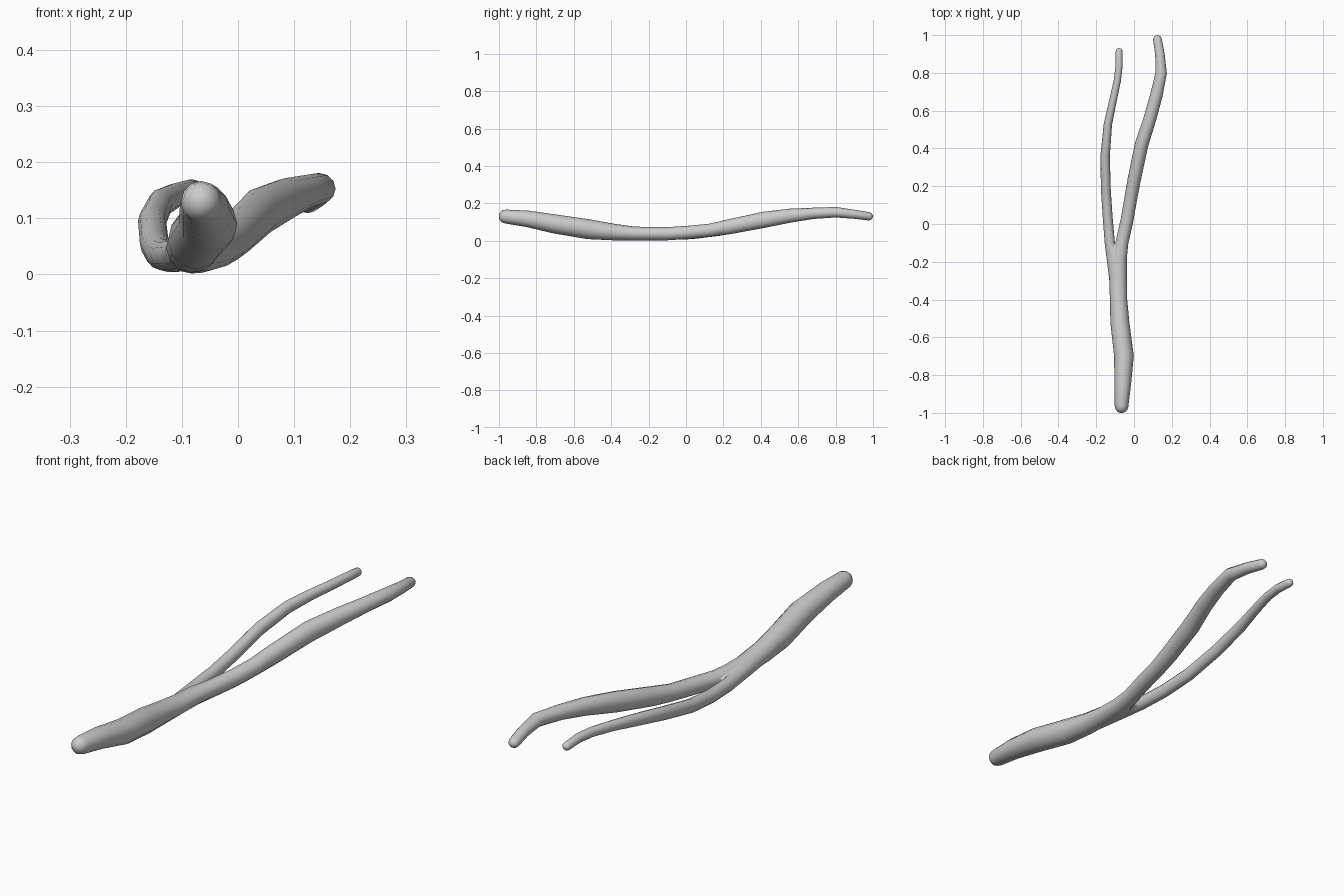
import bpy, bmesh, math
from mathutils import Vector

if "Cube" in bpy.data.objects:
    bpy.data.objects.remove(bpy.data.objects["Cube"])

SIDES = 12


def limb(name, pts):
    """Tapered oval tube with rounded ends; pts = (x, y, z, half width, half height)."""
    P = [Vector(p[:3]) for p in pts]
    stations = []
    for i, p in enumerate(pts):
        t = (P[min(i + 1, len(P) - 1)] - P[max(i - 1, 0)]).normalized()
        stations.append((P[i], t, p[3], p[4]))

    # rounded caps: shrinking rings past each end
    def cap(s, sign):
        c, t, w, h = s
        return [(c + t * sign * w * math.sin(a), t, w * math.cos(a), h * math.cos(a))
                for a in (math.radians(30), math.radians(58), math.radians(80))]
    stations = cap(stations[0], -1)[::-1] + stations + cap(stations[-1], 1)

    bm = bmesh.new()
    rings = []
    for c, t, w, h in stations:
        side = t.cross(Vector((0, 0, 1))).normalized()
        up = side.cross(t)
        rings.append([bm.verts.new(c + side * w * math.cos(k * math.tau / SIDES)
                                   + up * h * math.sin(k * math.tau / SIDES))
                      for k in range(SIDES)])
    for a, b in zip(rings, rings[1:]):
        for k in range(SIDES):
            j = (k + 1) % SIDES
            bm.faces.new((a[k], a[j], b[j], b[k]))
    bm.faces.new(rings[0])
    bm.faces.new(rings[-1])
    bmesh.ops.recalc_face_normals(bm, faces=bm.faces)
    me = bpy.data.meshes.new(name)
    bm.to_mesh(me)
    bm.free()
    me.shade_smooth()
    ob = bpy.data.objects.new(name, me)
    bpy.context.collection.objects.link(ob)
    return ob


# trunk running into the right fork
trunk = limb("branch", [
    (-.066, -.965, .130, .036, .037),
    (-.060, -.85, .118, .044, .044),
    (-.053, -.70, .090, .052, .051),
    (-.075, -.52, .062, .050, .053),
    (-.082, -.40, .048, .046, .045),
    (-.084, -.28, .039, .046, .037),
    (-.080, -.18, .038, .042, .036),
    (-.064, -.10, .038, .034, .035),
    (-.037, .02, .046, .034, .035),
    (-.018, .13, .057, .034, .035),
    (.000, .23, .075, .035, .040),
    (.040, .42, .113, .036, .043),
    (.085, .56, .135, .034, .037),
    (.118, .68, .147, .033, .030),
    (.144, .80, .153, .030, .028),
    (.137, .90, .142, .025, .024),
    (.124, .977, .131, .023, .022)])

# left fork, starting inside the trunk
fork = limb("left_fork", [
    (-.095, -.36, .036, .028, .028),
    (-.109, -.22, .034, .031, .030),
    (-.128, -.10, .033, .027, .028),
    (-.139, .03, .037, .026, .028),
    (-.149, .18, .055, .026, .028),
    (-.153, .36, .095, .025, .028),
    (-.138, .53, .127, .022, .026),
    (-.112, .65, .141, .020, .022),
    (-.088, .76, .149, .019, .020),
    (-.079, .84, .150, .019, .019),
    (-.079, .913, .145, .018, .018)])

# merge both into one skin
mod = trunk.modifiers.new("merge", 'BOOLEAN')
mod.operation = 'UNION'
mod.object = fork
mod.solver = 'EXACT'
bpy.context.view_layer.objects.active = trunk
bpy.ops.object.modifier_apply(modifier=mod.name)
bpy.data.objects.remove(fork)
